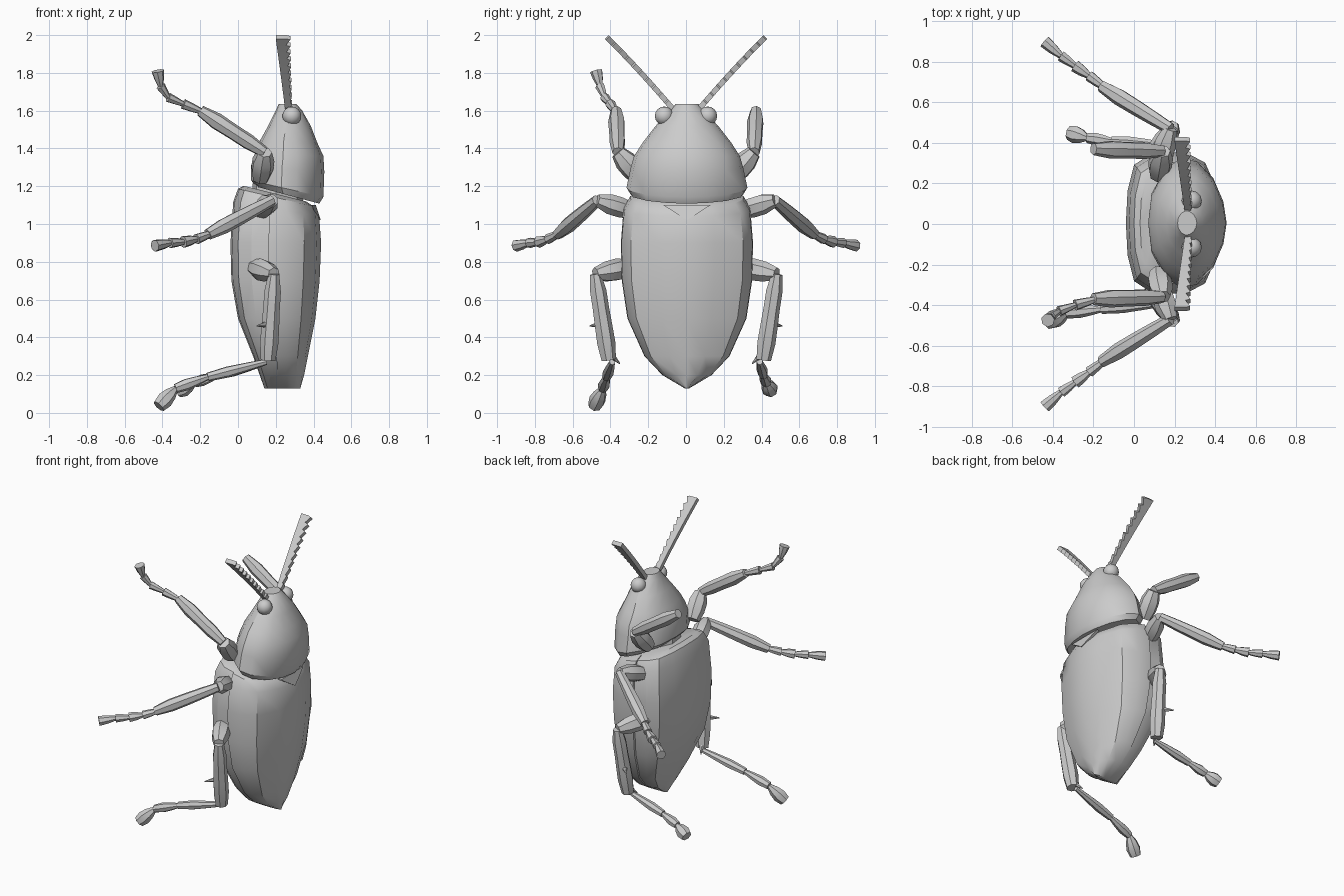
import bpy, bmesh, math
from mathutils import Vector

cube = bpy.data.objects.get("Cube")
if cube:
    bpy.data.objects.remove(cube, do_unlink=True)

GREY = (0.6, 0.6, 0.6, 1)
mat = bpy.data.materials.new("plain grey")
mat.use_nodes = True
mat.diffuse_color = GREY
bsdf = next(n for n in mat.node_tree.nodes if n.type == 'BSDF_PRINCIPLED')
bsdf.inputs["Base Color"].default_value = GREY


def finish(name, bm, angle=32):
    bmesh.ops.recalc_face_normals(bm, faces=bm.faces)
    mesh = bpy.data.meshes.new(name)
    bm.to_mesh(mesh)
    bm.free()
    ob = bpy.data.objects.new(name, mesh)
    bpy.context.collection.objects.link(ob)
    mesh.materials.append(mat)
    bpy.ops.object.select_all(action='DESELECT')
    ob.select_set(True)
    bpy.context.view_layer.objects.active = ob
    bpy.ops.object.shade_smooth_by_angle(angle=math.radians(angle))
    return ob


def loft(bm, rings):
    """Skin a list of equal rings and cap both ends."""
    loops = [[bm.verts.new(p) for p in ring] for ring in rings]
    n = len(loops[0])
    for a, b in zip(loops, loops[1:]):
        for i in range(n):
            j = (i + 1) % n
            bm.faces.new((a[i], a[j], b[j], b[i]))
    bm.faces.new(loops[0])
    bm.faces.new(loops[-1][::-1])


def tube(bm, points, radii, sides=7):
    """Tapered limb through the points."""
    pts = [Vector(p) for p in points]
    rings = []
    for i, p in enumerate(pts):
        d = (pts[min(i + 1, len(pts) - 1)] - pts[max(i - 1, 0)]).normalized()
        u = d.cross(Vector((0.3, 1, 0.2))).normalized()
        v = d.cross(u)
        turns = [2 * math.pi * k / sides for k in range(sides)]
        rings.append([p + radii[i] * (u * math.cos(t) + v * math.sin(t)) for t in turns])
    loft(bm, rings)


def limb(bm, a, b, radii):
    """Straight piece whose radii are spread evenly from a to b."""
    a, b = Vector(a), Vector(b)
    n = len(radii) - 1
    tube(bm, [a.lerp(b, i / n) for i in range(n + 1)], radii)


def section(z, half, x_belly, x_back, profile, back, tilt):
    """Half profile (depth, width) mirrored across y, on one side of the seam."""
    mid = x_belly + 0.42 * (x_back - x_belly)
    end = x_back if back else x_belly
    right = [(mid + d * (end - mid), w * half) for d, w in profile]
    pts = right + [(x, -y) for x, y in reversed(right) if y > 0]
    return [(x, y + 0.005, z + tilt * (0.2 - x)) for x, y in pts]


# Abdomen: height, half width, belly x, back x
BODY = [(0.13, 0.012, 0.14, 0.33), (0.2, 0.13, 0.115, 0.35), (0.3, 0.225, 0.08, 0.37),
        (0.5, 0.315, 0.0, 0.41), (0.7, 0.345, -0.035, 0.432), (0.9, 0.35, -0.04, 0.44),
        (1.08, 0.335, -0.025, 0.43), (1.14, 0.3, 0.0, 0.4), (1.16, 0.25, 0.03, 0.36)]
SHELL = [(0, 1), (0.35, 0.99), (0.68, 0.85), (0.92, 0.42), (1, 0)]
BELLY = [(-0.1, 0.95), (0.45, 0.95), (0.8, 0.82), (0.96, 0.45), (1, 0)]
for name, profile, back in (("wing_cases", SHELL, True), ("belly", BELLY, False)):
    bm = bmesh.new()
    loft(bm, [section(*row, profile, back, 0.25 * min(1, max(0, (row[0] - 0.9) / 0.26)))
              for row in BODY])
    finish(name, bm)

# Head and thorax shield
SHIELD = [(1.17, 0.3, 0.1, 0.43), (1.2, 0.32, 0.07, 0.452), (1.3, 0.298, 0.07, 0.457),
          (1.36, 0.28, 0.085, 0.452), (1.43, 0.235, 0.11, 0.42), (1.52, 0.165, 0.16, 0.385),
          (1.6, 0.09, 0.2, 0.34), (1.635, 0.06, 0.215, 0.31)]
TOP = [(0, 1), (0.35, 0.95), (0.72, 0.7), (0.93, 0.35), (1, 0)]
UNDER = [(0, 1), (0.5, 0.82), (0.9, 0.45), (1, 0)]
for name, profile, back in (("thorax_shield", TOP, True), ("thorax_underside", UNDER, False)):
    bm = bmesh.new()
    loft(bm, [section(*row, profile, back, 0.27 * max(0, (1.36 - row[0]) / 0.19))
              for row in SHIELD])
    finish(name, bm)

bm = bmesh.new()
limb(bm, (0.2, 0, 1.05), (0.22, 0, 1.3), [0.14, 0.14])
finish("neck", bm)

# Small triangular plate between the wing cases
bm = bmesh.new()
tri = [(0.412, -0.12, 1.1), (0.412, 0.13, 1.1), (0.438, 0.005, 1.02)]
loft(bm, [tri, [(x - 0.02, y, z) for x, y, z in tri]])
finish("back_triangle", bm)

# Parts on both sides
for side, s in (("right", 1), ("left", -1)):
    def at(*points):
        return [(x, y * s, z) for x, y, z in points]

    # Eye
    bpy.ops.mesh.primitive_uv_sphere_add(segments=12, ring_count=8, radius=0.05,
                                         location=(0.285, 0.115 * s, 1.572))
    eye = bpy.context.object
    eye.name = side + "_eye"
    eye.data.materials.append(mat)
    bpy.ops.object.shade_smooth_by_angle(angle=math.radians(40))

    # Saw-toothed antenna: a chain of flat wedges
    bm = bmesh.new()
    teeth = 10

    def flat_ring(t, width):
        c = Vector((0.25 - 0.05 * t, s * (0.07 + 0.35 * t), 1.61 + 0.38 * t + 0.03 * t * (1 - t)))
        n = Vector((0, 0.010 * s, -0.010))
        w = Vector((width, 0, 0))
        return [c - n, c - n + w, c + n + w, c + n]

    for i in range(teeth):
        t = i / teeth
        loft(bm, [flat_ring(t, 0.03 + 0.02 * t), flat_ring(t + 0.085, 0.04 + 0.04 * t),
                  flat_ring(t + 0.1, 0.03 + 0.03 * t)])
    finish(side + "_antenna", bm, 25)

    # Front leg (the foot is missing on one side)
    bm = bmesh.new()
    hip, knee, ankle = at((0.12, 0.24, 1.24), (0.14, 0.36, 1.38), (-0.2, 0.37, 1.6))
    limb(bm, hip, knee, [0.045, 0.06, 0.06, 0.04])
    limb(bm, knee, ankle, [0.03, 0.042, 0.042, 0.045, 0.03])
    if s < 0:
        foot = at((-0.18, 0.37, 1.59), (-0.29, 0.40, 1.635), (-0.37, 0.43, 1.67),
                  (-0.41, 0.455, 1.73), (-0.425, 0.475, 1.81))
        for a, b, r in zip(foot, foot[1:], (0.028, 0.026, 0.026, 0.034)):
            limb(bm, a, b, [0.014, r * 0.8, r])
    finish(side + "_front_leg", bm)

    # Middle leg
    bm = bmesh.new()
    hip, knee, ankle = at((0.12, 0.29, 1.07), (0.18, 0.47, 1.125), (-0.16, 0.68, 0.945))
    limb(bm, hip, knee, [0.045, 0.055, 0.055, 0.035])
    limb(bm, knee, ankle, [0.03, 0.036, 0.04, 0.042, 0.03])
    foot = at((-0.14, 0.67, 0.95), (-0.22, 0.73, 0.92), (-0.29, 0.78, 0.905),
              (-0.36, 0.83, 0.9), (-0.44, 0.9, 0.885))
    for a, b, r in zip(foot, foot[1:], (0.028, 0.032, 0.028, 0.032)):
        limb(bm, a, b, [0.016, r * 0.85, r])
    finish(side + "_middle_leg", bm)

    # Hind leg with spurs
    bm = bmesh.new()
    hip, knee, ankle = at((0.09, 0.3, 0.77), (0.19, 0.48, 0.735), (0.16, 0.41, 0.28))
    limb(bm, hip, knee, [0.045, 0.06, 0.055, 0.035])
    limb(bm, knee, ankle, [0.03, 0.045, 0.045, 0.048, 0.05, 0.04])
    for a, b in (((0.16, 0.45, 0.47), (0.1, 0.51, 0.46)), ((0.16, 0.4, 0.31), (0.13, 0.35, 0.26))):
        limb(bm, *at(a, b), [0.02, 0.003])
    if s < 0:
        foot = at((0.15, 0.39, 0.27), (-0.16, 0.42, 0.19), (-0.33, 0.44, 0.13), (-0.42, 0.485, 0.035))
    else:
        foot = at((0.15, 0.39, 0.27), (-0.11, 0.41, 0.2), (-0.23, 0.425, 0.16), (-0.32, 0.45, 0.115))
    for a, b, r in zip(foot, foot[1:], (0.03, 0.032, 0.045)):
        limb(bm, a, b, [0.016, r * 0.8, r, r * 0.8])
    finish(side + "_hind_leg", bm)
